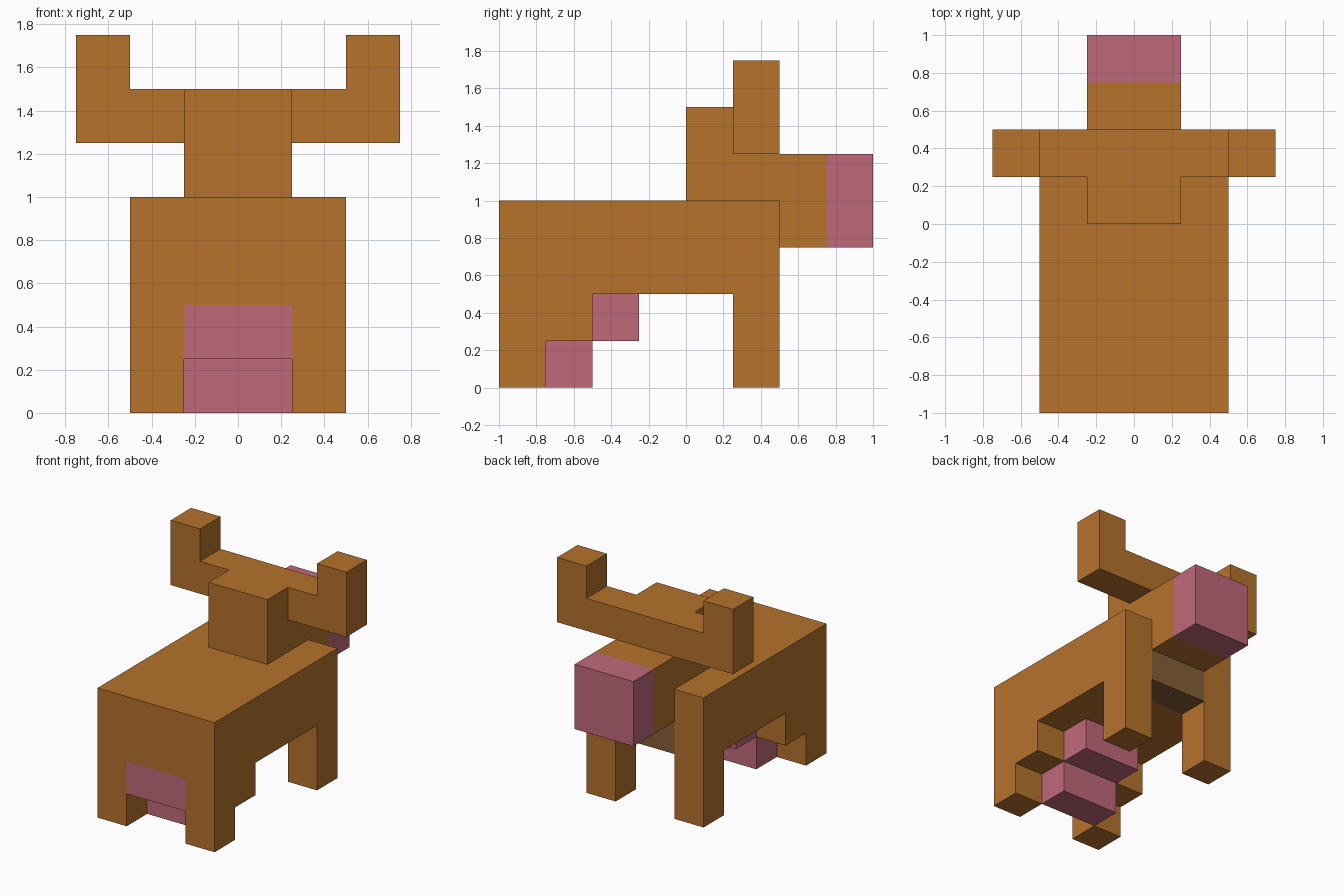
import bpy
import bmesh

cube = bpy.data.objects.get("Cube")
if cube:
    bpy.data.objects.remove(cube, do_unlink=True)


def material(name, rgb):
    """Flat material from sRGB bytes, converted to linear."""
    linear = [((c / 255 + 0.055) / 1.055) ** 2.4 for c in rgb] + [1.0]
    mat = bpy.data.materials.new(name)
    mat.use_nodes = True
    mat.diffuse_color = linear
    bsdf = mat.node_tree.nodes["Principled BSDF"]
    bsdf.inputs["Base Color"].default_value = linear
    bsdf.inputs["Roughness"].default_value = 0.9
    return mat


BROWN = material("orange_brown", (181, 114, 44))
PINK = material("pink", (192, 105, 122))
DULL = material("dull_brown", (134, 95, 53))

U = 0.25  # block size; all profiles below are in blocks


def prism(name, profile, axis, lo, hi, mat, mirror=False):
    """Extrude a flat profile along x (profile is y, z) or y (profile is x, z)."""
    bm = bmesh.new()
    if axis == "x":
        ring = [(lo, a, b) for a, b in profile]
        push = (hi - lo, 0, 0)
    else:
        ring = [(a, lo, b) for a, b in profile]
        push = (0, hi - lo, 0)
    face = bm.faces.new([bm.verts.new(p) for p in ring])
    new = bmesh.ops.extrude_face_region(bm, geom=[face])["geom"]
    bmesh.ops.translate(bm, vec=push,
                        verts=[g for g in new if isinstance(g, bmesh.types.BMVert)])
    bmesh.ops.scale(bm, vec=(U, U, U), verts=bm.verts)
    bmesh.ops.recalc_face_normals(bm, faces=bm.faces)
    mesh = bpy.data.meshes.new(name)
    bm.to_mesh(mesh)
    bm.free()
    mesh.materials.append(mat)
    obj = bpy.data.objects.new(name, mesh)
    bpy.context.collection.objects.link(obj)
    if mirror:
        obj.modifiers.new("Mirror", "MIRROR").use_mirror_merge = False
    return obj


def rect(a0, b0, a1, b1):
    return [(a0, b0), (a1, b0), (a1, b1), (a0, b1)]


# Flanks with stepped hind legs and straight front legs
flank = [(-4, 0), (-3, 0), (-3, 1), (-2, 1), (-2, 2), (1, 2), (1, 0),
         (2, 0), (2, 4), (-4, 4)]
prism("flanks_and_legs", flank, "x", 1, 2, BROWN, mirror=True)

# Middle of the torso, notched for the chest block
core = [(-4, 2), (1, 2), (1, 3), (2, 3), (2, 4), (-4, 4)]
prism("torso_core", core, "x", -1, 1, BROWN)
prism("chest", rect(1, 2, 2, 3), "x", -1, 1, DULL)

# Udder in two steps between the hind legs
prism("udder_upper", rect(-4, 1, -1, 2), "x", -1, 1, PINK)
prism("udder_lower", rect(-3, 0, -2, 1), "x", -1, 1, PINK)

# Head, running into the muzzle
head = [(0, 4), (2, 4), (2, 3), (3, 3), (3, 5), (2, 5), (2, 6), (0, 6)]
prism("head", head, "x", -1, 1, BROWN)
prism("nose", rect(3, 3, 4, 5), "x", -1, 1, PINK)

# Upturned horns
horn = [(1, 5), (3, 5), (3, 7), (2, 7), (2, 6), (1, 6)]
prism("horns", horn, "y", 1, 2, BROWN, mirror=True)
